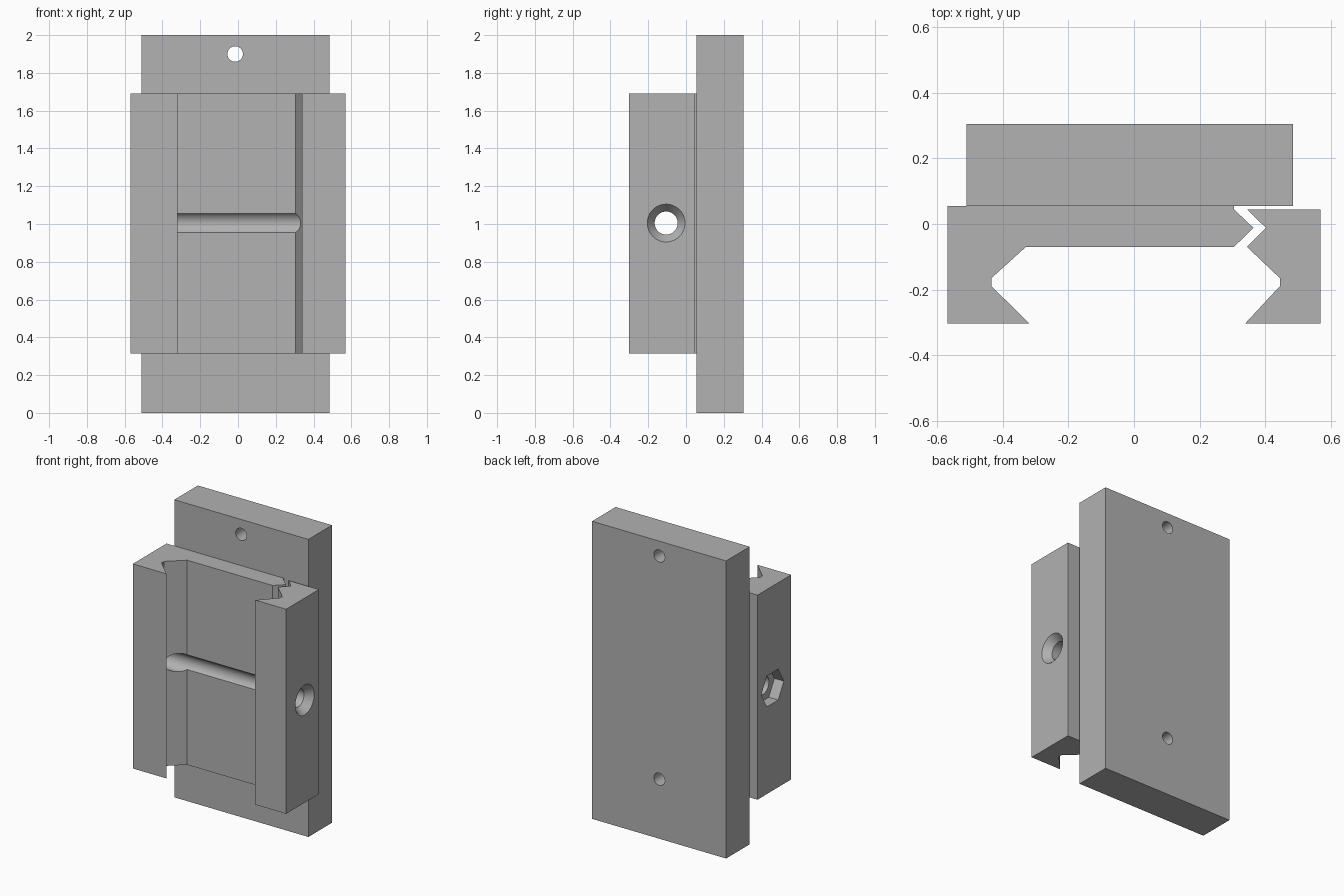
import bpy, bmesh, math
from mathutils import Matrix

cube = bpy.data.objects.get("Cube")
if cube:
    bpy.data.objects.remove(cube, do_unlink=True)

GREY = (0.445, 0.445, 0.445, 1)
mat = bpy.data.materials.new("plain grey")
mat.use_nodes = True
mat.diffuse_color = GREY
mat.node_tree.nodes["Principled BSDF"].inputs["Base Color"].default_value = GREY


def finish(name, bm):
    bmesh.ops.recalc_face_normals(bm, faces=bm.faces)
    mesh = bpy.data.meshes.new(name)
    bm.to_mesh(mesh)
    bm.free()
    mesh.materials.append(mat)
    obj = bpy.data.objects.new(name, mesh)
    bpy.context.collection.objects.link(obj)
    return obj


def extrusion(name, outline, z0, z1):
    """Extrude a plan outline upwards."""
    bm = bmesh.new()
    face = bm.faces.new([bm.verts.new((x, y, z0)) for x, y in outline])
    new = bmesh.ops.extrude_face_region(bm, geom=[face])["geom"]
    verts = [v for v in new if isinstance(v, bmesh.types.BMVert)]
    bmesh.ops.translate(bm, verts=verts, vec=(0, 0, z1 - z0))
    return finish(name, bm)


def cutter(centre, axis, length, r1, r2=None, sides=48):
    """Prism or cone along x or y; r1 is the low end."""
    bm = bmesh.new()
    bmesh.ops.create_cone(bm, cap_ends=True, segments=sides, radius1=r1,
                          radius2=r1 if r2 is None else r2, depth=length)
    if axis == "X":
        turn = Matrix.Rotation(math.pi / 2, 4, "Y")
    else:
        turn = Matrix.Rotation(-math.pi / 2, 4, "X")
    bmesh.ops.transform(bm, matrix=Matrix.Translation(centre) @ turn, verts=bm.verts)
    obj = finish("cutter", bm)
    obj.hide_render = True
    return obj


def cut(target, tools):
    bpy.ops.object.select_all(action="DESELECT")
    bpy.context.view_layer.objects.active = target
    target.select_set(True)
    for tool in tools:
        mod = target.modifiers.new("cut", "BOOLEAN")
        mod.operation = "DIFFERENCE"
        mod.solver = "EXACT"
        mod.object = tool
        bpy.ops.object.modifier_apply(modifier=mod.name)
        bpy.data.objects.remove(tool, do_unlink=True)
    bpy.ops.object.shade_smooth_by_angle(angle=math.radians(25))


LOW, HIGH = 0.315, 1.69          # clamp height range
BOLT_Y, BOLT_Z, BOLT_R = -0.105, 1.005, 0.061
FRONT, BACK, SIDE = -0.303, 0.055, 0.57

# Back plate with two screw holes
plate = extrusion("back_plate", [(-0.512, BACK), (0.485, BACK),
                                 (0.485, 0.305), (-0.512, 0.305)], 0, 2)
cut(plate, [cutter((-0.015, 0.18, z), "Y", 0.5, 0.041) for z in (0.4, 1.9)])

# Fixed clamp body: hooked left wall and a pointed tongue
body = extrusion("clamp_body", [
    (-SIDE, BACK), (0.305, BACK), (0.305, 0.045), (0.365, -0.012),
    (0.305, -0.07), (-0.33, -0.07), (-0.435, -0.165), (-0.435, -0.19),
    (-0.32, FRONT), (-SIDE, FRONT)], LOW, HIGH)
# Bolt channel and hexagonal nut pocket
cut(body, [
    cutter((0, BOLT_Y, BOLT_Z), "X", 2, BOLT_R),
    cutter((-SIDE, BOLT_Y, BOLT_Z), "X", 0.14, 0.12, sides=6)])

# Loose jaw with a notch for the tongue
jaw = extrusion("clamp_jaw", [
    (0.345, 0.045), (SIDE, 0.045), (SIDE, FRONT), (0.34, FRONT),
    (0.445, -0.19), (0.445, -0.165), (0.345, -0.07), (0.403, -0.012)], LOW, HIGH)
# Bolt hole and countersink, cone widened slightly past the outer face
cut(jaw, [
    cutter((0.5, BOLT_Y, BOLT_Z), "X", 1, BOLT_R),
    cutter((SIDE - 0.02, BOLT_Y, BOLT_Z), "X", 0.06, BOLT_R - 0.001, 0.108)])

# Turn the nut pocket check: a hexagon corner points along the depth axis
